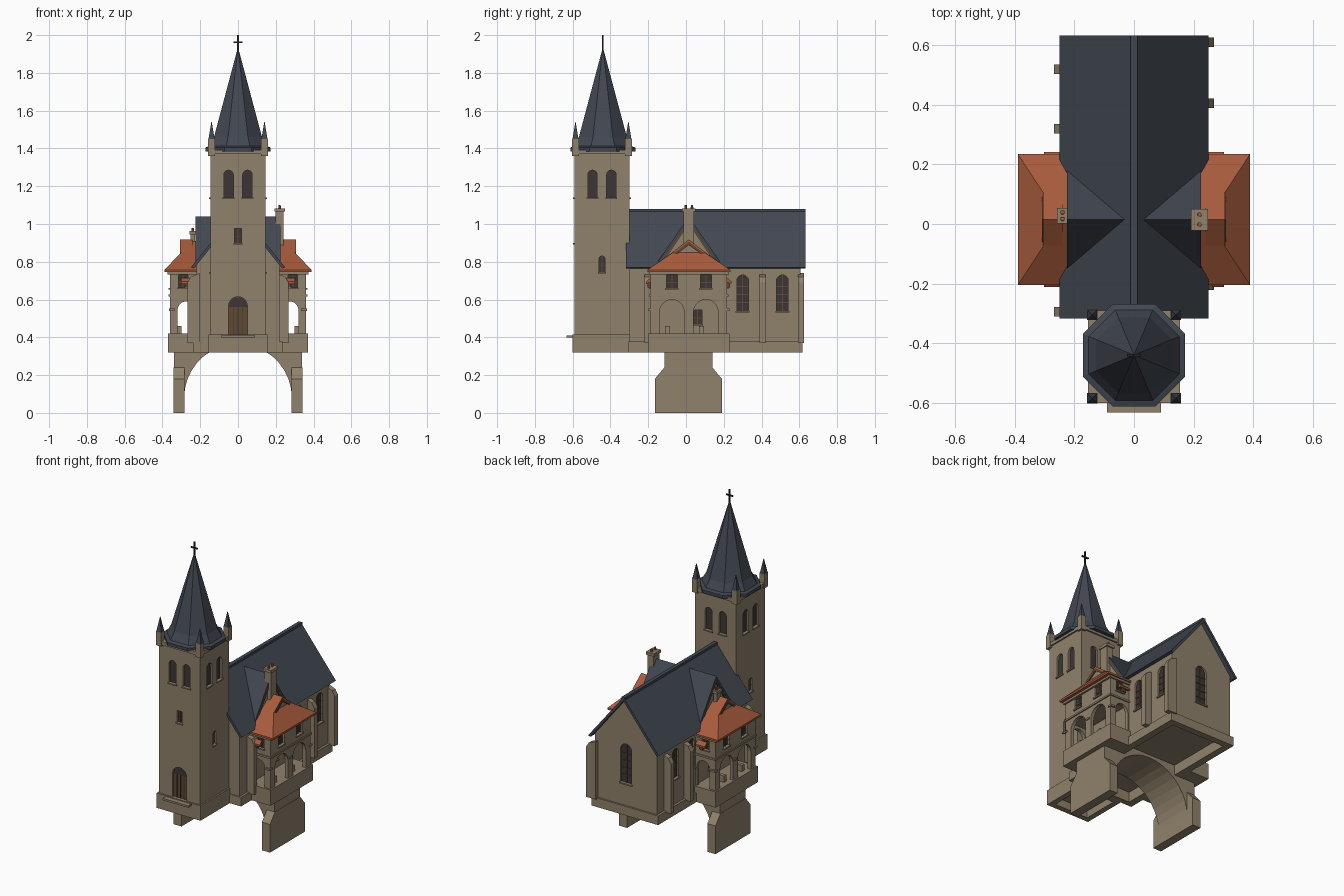
import bpy, bmesh, math
from mathutils import Vector

cube = bpy.data.objects.get("Cube")
if cube:
    bpy.data.objects.remove(cube, do_unlink=True)


def material(name, rgb):
    m = bpy.data.materials.new(name)
    m.use_nodes = True
    m.diffuse_color = (*rgb, 1)
    bsdf = next(n for n in m.node_tree.nodes if n.type == 'BSDF_PRINCIPLED')
    bsdf.inputs["Base Color"].default_value = (*rgb, 1)
    return m


STONE = material("tan stone", (0.28, 0.222, 0.148))
SLATE = material("blue grey slate", (0.053, 0.063, 0.083))
TILE = material("red clay tile", (0.39, 0.105, 0.045))
GLASS = material("dark glass", (0.045, 0.037, 0.036))
WOOD = material("brown timber", (0.12, 0.065, 0.032))
IRON = material("black iron", (0.02, 0.02, 0.022))


def mesh(name, verts, faces, mat):
    bm = bmesh.new()
    vs = [bm.verts.new(v) for v in verts]
    for f in faces:
        bm.faces.new([vs[i] for i in f])
    bmesh.ops.recalc_face_normals(bm, faces=bm.faces)
    me = bpy.data.meshes.new(name)
    bm.to_mesh(me)
    bm.free()
    me.materials.append(mat)
    ob = bpy.data.objects.new(name, me)
    bpy.context.collection.objects.link(ob)
    return ob


def prism(name, pts, axis, a, b, mat):
    """Extrude a 2D outline along an axis; the outline uses the other two axes in order."""
    place = {'x': lambda p, t: (t, p[0], p[1]),
             'y': lambda p, t: (p[0], t, p[1]),
             'z': lambda p, t: (p[0], p[1], t)}[axis]
    n = len(pts)
    verts = [place(p, t) for t in (a, b) for p in pts]
    faces = [tuple(range(n)), tuple(range(n, 2 * n))]
    faces += [(i, (i + 1) % n, n + (i + 1) % n, n + i) for i in range(n)]
    return mesh(name, verts, faces, mat)


def box(name, x0, x1, y0, y1, z0, z1, mat=STONE):
    return prism(name, [(x0, y0), (x1, y0), (x1, y1), (x0, y1)], 'z', z0, z1, mat)


def lathe(name, x, y, rings, sides, mat):
    """Stack of regular polygons given as (apothem, height)."""
    verts, faces = [], []
    for r, z in rings:
        for k in range(sides):
            a = math.tau * (k + 0.5) / sides
            q = r / math.cos(math.pi / sides)
            verts.append((x + q * math.cos(a), y + q * math.sin(a), z))
    for j in range(len(rings) - 1):
        for k in range(sides):
            m = (k + 1) % sides
            faces.append((j * sides + k, j * sides + m, (j + 1) * sides + m, (j + 1) * sides + k))
    faces += [tuple(range(sides)), tuple(range(len(verts) - sides, len(verts)))]
    return mesh(name, verts, faces, mat)


def arch(c, z0, w, h, n=10):
    r = w / 2
    top = [(c + r * math.cos(math.pi * i / n), z0 + h - r + r * math.sin(math.pi * i / n))
           for i in range(n + 1)]
    return [(c - r, z0), (c + r, z0)] + top


def rect(c, z0, w, h):
    return [(c - w / 2, z0), (c + w / 2, z0), (c + w / 2, z0 + h), (c - w / 2, z0 + h)]


def chevron(c, half, low, top, t):
    return [(c - half, low), (c, top), (c + half, low), (c + half - t * 0.7, low - 0.005),
            (c, top - t), (c - half + t * 0.7, low - 0.005)]


def cut(target, cutter):
    mod = target.modifiers.new("cut", 'BOOLEAN')
    mod.operation, mod.solver, mod.object = 'DIFFERENCE', 'EXACT', cutter
    dg = bpy.context.evaluated_depsgraph_get()
    me = bpy.data.meshes.new_from_object(target.evaluated_get(dg))
    target.modifiers.remove(mod)
    target.data = me
    me.materials.clear()
    me.materials.append(STONE)
    for p in me.polygons:
        p.material_index = 0
    bpy.data.objects.remove(cutter, do_unlink=True)


def window(target, name, axis, face, s, c, z0, w, h, shape=arch, pane=GLASS, bars=2, sill=True):
    """Recessed opening on the wall plane `face` whose outward direction is s."""
    cut(target, prism("cutter", shape(c, z0, w, h), axis, face + s * 0.02, face - s * 0.018, STONE))
    prism(name + "_pane", shape(c, z0, w, h), axis, face - s * 0.019, face - s * 0.012, pane)
    near, far = face - s * 0.013, face - s * 0.008
    if bars:
        prism(name + "_mullion", rect(c, z0, 0.005, h), axis, near, far, WOOD)
    for i in range(bars):
        prism(name + "_bar", rect(c, z0 + h * (i + 1) / (bars + 1.5), w, 0.004), axis, near, far, WOOD)
    if sill:
        prism(name + "_sill", rect(c, z0 - 0.008, w + 0.012, 0.008), axis, face - s * 0.01, face + s * 0.008, STONE)


# Bell tower
TY = -0.445
tower = box("tower", -0.145, 0.145, -0.59, -0.30, 0.38, 1.38)
plinth = box("tower_plinth", -0.155, 0.155, -0.60, -0.29, 0.32, 0.415)
cut(plinth, box("cutter", -0.12, 0.12, -0.565, -0.33, 0.3, 0.37))
box("tower_cornice", -0.155, 0.155, -0.60, -0.29, 1.37, 1.392)
for axis, c, face, s in (('y', 0, -0.59, -1), ('y', 0, -0.30, 1), ('x', TY, 0.145, 1), ('x', TY, -0.145, -1)):
    for off in (-0.05, 0.05):
        window(tower, "belfry_window", axis, face, s, c + off, 1.14, 0.05, 0.145, bars=0)
window(tower, "tower_slit", 'y', -0.59, -1, 0, 0.90, 0.035, 0.075, rect, bars=1)
for s in (-1, 1):
    window(tower, "tower_side_slit", 'x', s * 0.145, s, TY, 0.745, 0.032, 0.085, bars=1)

# Door with glazed arch and step
window(tower, "door", 'y', -0.59, -1, 0, 0.415, 0.10, 0.20, pane=WOOD, bars=0, sill=False)
prism("door_fanlight", arch(0, 0.56, 0.096, 0.052), 'y', -0.58, -0.576, GLASS)
for x in (-0.025, 0, 0.025):
    box("door_batten", x - 0.002, x + 0.002, -0.581, -0.577, 0.415, 0.56, GLASS)
box("door_step", -0.09, 0.09, -0.632, -0.59, 0.398, 0.41)

# Spire, pinnacles and cross
lathe("spire", 0, -0.44, [(0.172, 1.385), (0.172, 1.405), (0.152, 1.412), (0.127, 1.46), (0.003, 1.925)], 8, SLATE)
for x in (-0.14, 0.14):
    for y in (TY - 0.14, TY + 0.14):
        box("pinnacle_post", x - 0.018, x + 0.018, y - 0.018, y + 0.018, 1.36, 1.45)
        lathe("pinnacle_cap", x, y, [(0.016, 1.45), (0.001, 1.54)], 4, SLATE)
box("cross_upright", -0.004, 0.004, -0.444, -0.436, 1.91, 2.0, IRON)
box("cross_arm", -0.024, 0.024, -0.444, -0.436, 1.958, 1.966, IRON)

# Nave
nave = prism("nave", [(-0.22, 0.36), (0.22, 0.36), (0.22, 0.79), (0, 1.062), (-0.22, 0.79)], 'y', -0.30, 0.605, STONE)
cut(nave, box("cutter", -0.19, 0.19, -0.27, 0.575, 0.3, 0.385))
base = box("nave_plinth", -0.235, 0.235, -0.305, 0.617, 0.32, 0.378)
cut(base, box("cutter", -0.19, 0.19, -0.27, 0.575, 0.3, 0.5))
prism("nave_roof", chevron(0, 0.25, 0.77, 1.08, 0.024), 'y', -0.318, 0.632, SLATE)
box("ridge_cap", -0.012, 0.012, -0.318, 0.632, 1.062, 1.08, SLATE)
window(nave, "back_window", 'y', 0.605, 1, 0, 0.52, 0.08, 0.25, bars=4)
for s, spots in ((1, (0.30, 0.51)), (-1, (0.42, 0.26))):
    for y in spots:
        window(nave, "nave_window", 'x', s * 0.22, s, y, 0.54, 0.062, 0.19, bars=3)
    window(nave, "gallery_window", 'x', s * 0.22, s, 0.06, 0.47, 0.05, 0.075, rect, bars=1)

# Buttresses with sloping tops
for s, spots in ((1, (-0.205, 0.405, 0.61)), (-1, (-0.295, 0.32, 0.52))):
    for y in spots:
        prism("buttress", [(s * 0.2, 0.37), (s * 0.268, 0.37), (s * 0.268, 0.69), (s * 0.25, 0.72), (s * 0.2, 0.74)],
              'y', y - 0.016, y + 0.016, STONE)

# Cross gable
CY = 0.015
prism("cross_gable_wall", [(CY - 0.15, 0.70), (CY + 0.15, 0.70), (CY + 0.15, 0.80), (CY, 1.015), (CY - 0.15, 0.80)],
      'x', -0.218, 0.218, STONE)
prism("cross_gable_roof", chevron(CY, 0.165, 0.80, 1.04, 0.022), 'x', -0.225, 0.225, SLATE)

# Side bays with loggia, hipped roof and gablet
for s in (1, -1):
    def sbox(name, x0, x1, *rest):
        return box(name, s * x0, s * x1, *rest)

    sbox("bay_base", 0.2, 0.37, -0.2, 0.23, 0.32, 0.42)
    bay = sbox("bay", 0.21, 0.36, -0.188, 0.218, 0.415, 0.745)
    cut(bay, sbox("cutter", 0.2, 0.338, -0.166, 0.196, 0.42, 0.605))
    for y in (-0.075, 0.105):
        cut(bay, prism("cutter", arch(y, 0.42, 0.13, 0.18), 'x', s * 0.3, s * 0.4, STONE))
        window(bay, "bay_window", 'x', s * 0.36, s, y, 0.66, 0.058, 0.07, rect, bars=1)
        sbox("gallery_seat", 0.30, 0.335, y - 0.035, y - 0.01, 0.42, 0.46)
    for y in (-0.188, 0.218):
        d = -1 if y < 0 else 1
        cut(bay, prism("cutter", arch(s * 0.275, 0.42, 0.09, 0.17), 'y', y - 0.04, y + 0.04, STONE))
        window(bay, "bay_end_window", 'y', y, d, s * 0.29, 0.665, 0.05, 0.065, rect, bars=1)
        # Small tiled canopy below the eave
        prism("canopy", [(y, 0.715), (y + d * 0.024, 0.695), (y + d * 0.024, 0.683), (y, 0.69)],
              'x', s * 0.235, s * 0.302, TILE)
        sbox("canopy_bracket", 0.255, 0.28, min(y, y + d * 0.015), max(y, y + d * 0.015), 0.665, 0.69, WOOD)
    sbox("bay_string_course", 0.21, 0.367, -0.195, 0.225, 0.615, 0.626)
    sbox("bay_cornice", 0.21, 0.372, -0.197, 0.227, 0.732, 0.75)
    for y in (-0.185, CY, 0.215):
        sbox("bay_pier_block", 0.335, 0.366, y - 0.014, y + 0.014, 0.54, 0.552)

    # Hipped roof with its small gable face in stone
    eave = [(0.2, -0.205), (0.39, -0.205), (0.39, 0.235), (0.2, 0.235)]
    verts = [(s * x, y, z) for z in (0.745, 0.757) for x, y in eave]
    verts += [(s * 0.3, CY - 0.083, 0.85), (s * 0.3, CY + 0.083, 0.85), (s * 0.3, CY, 0.91), (s * 0.2, CY, 0.91)]
    faces = [(0, 1, 2, 3), (0, 1, 5, 4), (1, 2, 6, 5), (2, 3, 7, 6), (5, 6, 9, 8),
             (4, 5, 8, 10, 11), (6, 7, 11, 10, 9), (8, 9, 10), (3, 0, 4, 11, 7)]
    roof = mesh("bay_roof", verts, faces, TILE)
    roof.data.materials.append(STONE)
    for p in roof.data.polygons:
        if len(p.vertices) == 3:
            p.material_index = 1
    prism("gablet_tiles", chevron(CY, 0.088, 0.85, 0.918, 0.016), 'x', s * 0.24, s * 0.306, TILE)
    prism("gablet_board", chevron(CY, 0.075, 0.848, 0.906, 0.018), 'x', s * 0.3, s * 0.308, WOOD)
    prism("cross_gable_board", chevron(CY, 0.15, 0.80, 1.018, 0.02), 'x', s * 0.215, s * 0.224, WOOD)

    # Bridge pier under each bay
    prism("pier", [(-0.165, 0), (0.19, 0), (0.19, 0.18), (0.14, 0.24), (-0.115, 0.24), (-0.165, 0.18)],
          'x', s * 0.284, s * 0.342, STONE)

# Supporting arch between the piers
curve = [(0.285 * math.cos(math.pi * i / 18), 0.08 + 0.285 * math.sin(math.pi * i / 18)) for i in range(19)]
prism("support_arch", [(-0.34, 0.08), (-0.34, 0.384), (0.34, 0.384), (0.34, 0.08)] + curve, 'y', -0.115, 0.14, STONE)

# Chimneys
for x, y, w, d, top in ((0.22, CY, 0.022, 0.028, 1.065), (-0.24, 0.028, 0.012, 0.018, 0.945)):
    box("chimney", x - w, x + w, y - d, y + d, 0.76, top)
    box("chimney_cap", x - w - 0.006, x + w + 0.006, y - d - 0.008, y + d + 0.008, top, top + 0.018)
    for off in (-d * 0.6, d * 0.6):
        lathe("chimney_pot", x, y + off, [(0.007, top + 0.018), (0.006, top + 0.035)], 8, TILE)
